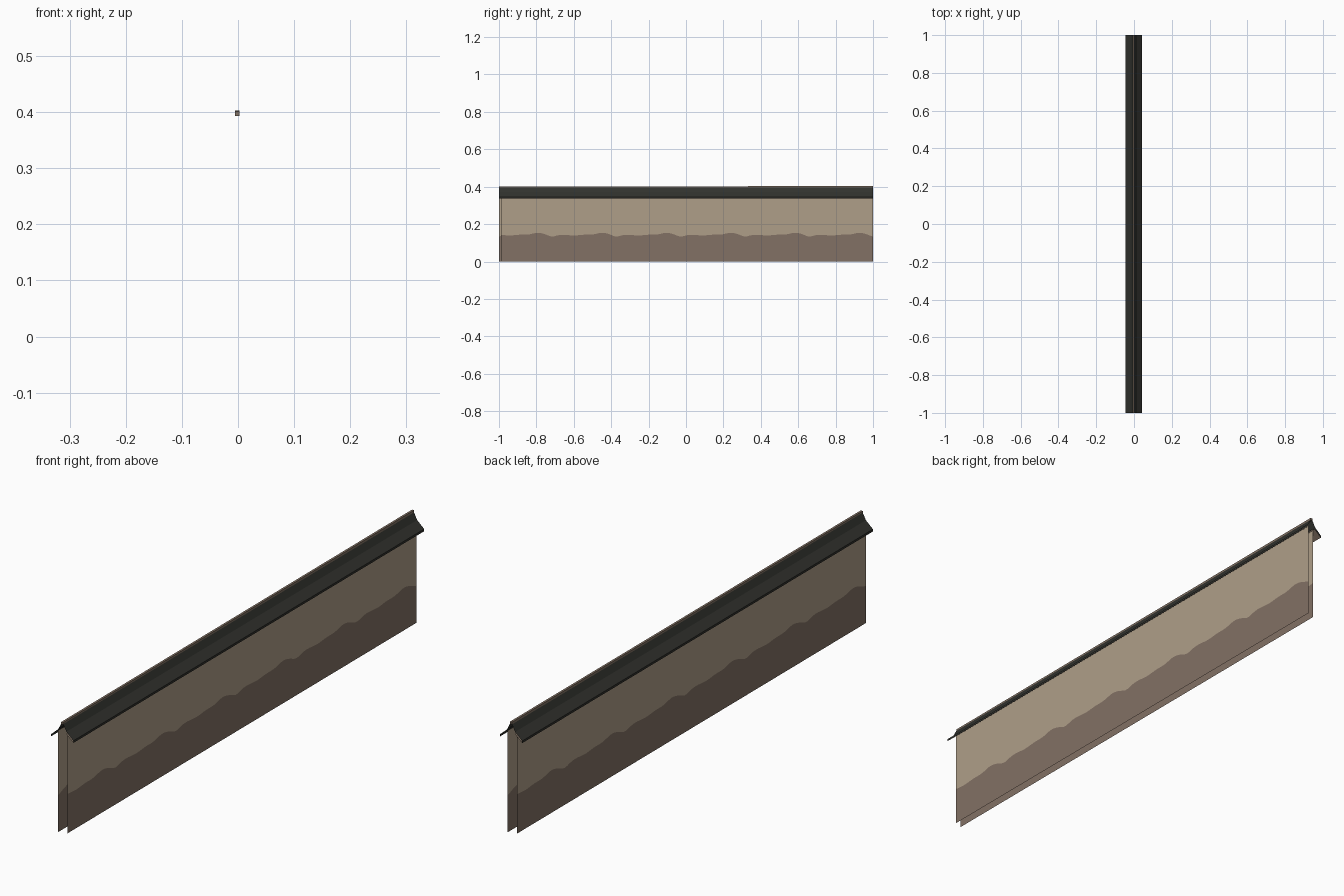
import bpy, math

if "Cube" in bpy.data.objects:
    bpy.data.objects.remove(bpy.data.objects["Cube"])


def material(name, rgb):
    m = bpy.data.materials.new(name)
    m.diffuse_color = (*rgb, 1)
    m.use_nodes = True
    m.node_tree.nodes["Principled BSDF"].inputs["Base Color"].default_value = m.diffuse_color
    return m


plaster = material("tan plaster", (0.43, 0.345, 0.25))
base = material("brown base", (0.225, 0.165, 0.128))
slate = material("dark slate", (0.031, 0.032, 0.027))
wood = material("ridge brown", (0.22, 0.165, 0.125))

CX = -0.0015


def build(name, verts, faces, mats, index=None):
    me = bpy.data.meshes.new(name)
    me.from_pydata(verts, [], faces)
    for m in mats:
        me.materials.append(m)
    if index:
        for p, i in zip(me.polygons, index):
            p.material_index = i
    ob = bpy.data.objects.new(name, me)
    bpy.context.collection.objects.link(ob)
    return ob


def wave(y):
    # flat stain line with a repeating bump followed by a small dip
    t = ((y + 0.80) / 0.344 + 0.5) % 1 - 0.5
    return (0.141 + 0.012 * math.exp(-(t / 0.13) ** 2)
            - 0.006 * math.exp(-((t - 0.24) / 0.07) ** 2)
            + 0.002 * math.sin(t * 6 * math.pi))


def wall(name, x, y0, y1, side):
    n = 160
    verts, faces, index = [], [], []
    for i in range(n + 1):
        y = y0 + (y1 - y0) * i / n
        verts += [(x, y, 0), (x, y, wave(y * side)), (x, y, 0.367)]
    for i in range(n):
        for k in range(2):
            a = 3 * i + k
            f = (a, a + 3, a + 4, a + 1)
            faces.append(f if side > 0 else f[::-1])
            index.append(1 - k)
    build(name, verts, faces, [plaster, base], index)


def sheet(name, profile, side, mat):
    # sweep an open profile along the length of the wall
    verts = [(CX + side * x, y, z) for x, z in profile for y in (-1, 1)]
    faces = []
    for i in range(len(profile) - 1):
        a = 2 * i
        f = (a, a + 2, a + 3, a + 1)
        faces.append(f if side > 0 else f[::-1])
    build(name, verts, faces, [mat])


# Two thin wall faces
wall("right_wall", 0.013, -0.99, 1.0, 1)
wall("left_wall", -0.018, -1.0, 0.99, -1)

# Kinked roof slopes with eave edge, and soffits below
for label, s in (("right", 1), ("left", -1)):
    sheet(label + "_roof", [(0.004, 0.395), (0.0165, 0.371), (0.0445, 0.346), (0.0445, 0.338)], s, slate)
    sheet(label + "_soffit", [(0.0445, 0.338), (0.0155, 0.363)], s, wood)

# Ridge beam, rising slightly towards the back
verts = [(CX + x, y, z + (0.002 if y > 0 else 0))
         for y in (-1, 1)
         for x, z in ((-0.004, 0.393), (0.004, 0.393), (0.004, 0.401), (-0.004, 0.401))]
faces = [(0, 1, 2, 3), (7, 6, 5, 4)] + [(i, i + 4, (i + 1) % 4 + 4, (i + 1) % 4) for i in range(4)]
build("ridge_beam", verts, faces, [wood])
